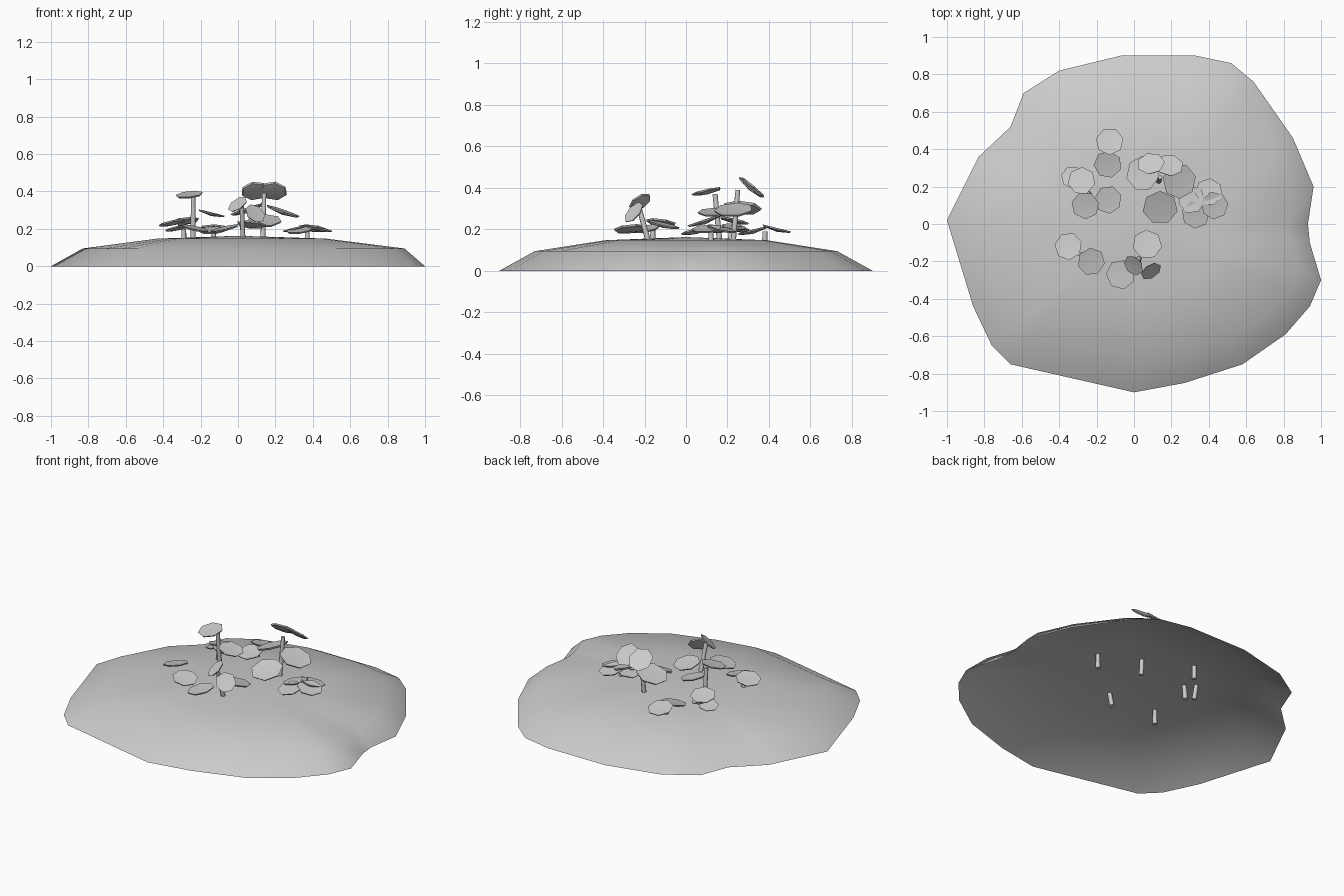
import bpy, bmesh, math
from mathutils import Vector

cube = bpy.data.objects.get("Cube")
if cube:
    bpy.data.objects.remove(cube)

grey = bpy.data.materials.new("plain_grey")
grey.use_nodes = True
grey.diffuse_color = (0.6, 0.6, 0.6, 1)
grey.node_tree.nodes["Principled BSDF"].inputs["Base Color"].default_value = grey.diffuse_color

BURIED = 0.06  # height at which the stems start, inside the hollow mound


def finish(bm, name, smooth_angle):
    bmesh.ops.recalc_face_normals(bm, faces=bm.faces)
    mesh = bpy.data.meshes.new(name)
    bm.to_mesh(mesh)
    bm.free()
    mesh.materials.append(grey)
    obj = bpy.data.objects.new(name, mesh)
    bpy.context.collection.objects.link(obj)
    bpy.ops.object.select_all(action='DESELECT')
    obj.select_set(True)
    bpy.context.view_layer.objects.active = obj
    bpy.ops.object.shade_smooth_by_angle(angle=math.radians(smooth_angle))
    return obj


def ground_mound(rim, levels, crown_height):
    """Open shell lofted from an irregular rim up to a low crown."""
    bm = bmesh.new()
    rings = [[bm.verts.new((x * scale_x + shift, y * scale_y, z)) for x, y in rim]
             for scale_x, scale_y, shift, z in levels]
    crown = bm.verts.new((0, 0, crown_height))
    for i in range(len(rim)):
        for low, high in zip(rings, rings[1:]):
            bm.faces.new((low[i - 1], low[i], high[i], high[i - 1]))
        bm.faces.new((rings[-1][i - 1], rings[-1][i], crown))
    finish(bm, "ground_mound", 60)


def stem(name, base, tip):
    """Thin tapered stalk between two points."""
    axis = tip - base
    bm = bmesh.new()
    bmesh.ops.create_cone(bm, cap_ends=True, segments=8, radius1=.014,
                          radius2=.012, depth=axis.length)
    obj = finish(bm, name, 50)
    obj.location = (base + tip) / 2
    obj.rotation_mode = 'QUATERNION'
    obj.rotation_quaternion = axis.to_track_quat('Z', 'Y')


def leaf(name, centre, outward, up, radius):
    """Seven-sided blade, narrow towards the stem and thickened underneath."""
    out = (outward - up * outward.dot(up)).normalized()
    side = up.cross(out)
    bm = bmesh.new()

    def ring(scale, height):
        verts = []
        for k in range(7):
            angle = math.pi + math.tau * k / 7
            u, v = math.cos(angle) * scale, math.sin(angle) * scale
            verts.append(bm.verts.new(centre + (out * u + side * v + up * height) * radius))
        return verts

    top, low = ring(1, .08), ring(.93, -.03)
    dip = bm.verts.new(centre + up * radius * .02)
    keel = bm.verts.new(centre - up * radius * .16)
    for i in range(7):
        bm.faces.new((top[i - 1], top[i], dip))
        bm.faces.new((low[i], low[i - 1], keel))
        bm.faces.new((low[i - 1], low[i], top[i], top[i - 1]))
    finish(bm, name, 25)


def leaves(name, hub, spots, radius, droop, lean=0):
    """Blades fan out from the hub; droop tips them outwards, lean tips them to the back."""
    for k, spot in enumerate(spots):
        centre = Vector(spot)
        outward = Vector((centre.x - hub[0], centre.y - hub[1], 0)).normalized()
        up = (outward * droop + Vector((0, lean, 1))).normalized()
        leaf(f"{name}_leaf_{k + 1}", centre, outward, up, radius)


def plant(name, foot, tip, spots, radius=.075, droop=.25):
    stem(name + "_stem", Vector((*foot, BURIED)), Vector(tip))
    leaves(name, tip, spots, radius, droop)


# Mound
ground_mound(
    rim=[(-1, .02), (-.83, .36), (-.66, .52), (-.59, .7), (-.4, .82), (-.07, .9),
         (.33, .9), (.52, .86), (.64, .76), (.85, .46), (.96, .2), (.93, 0),
         (.94, -.1), (1, -.3), (.94, -.44), (.81, -.59), (.58, -.75), (.27, -.85),
         (0, -.9), (-.66, -.75), (-.76, -.65), (-.86, -.44)],
    levels=[(1, 1, 0, 0), (.86, .81, .03, .095), (.45, .43, .02, .148)],
    crown_height=.163)

# Low plants with short stalks
plant("left_low", (-.28, .2), (-.29, .22, .2), [(-.27, .23, .21), (-.33, .25, .2)], .06)
plant("back_low", (-.13, .38), (-.13, .38, .19), [(-.14, .32, .19), (-.13, .44, .2)])
plant("right_low", (.37, .12), (.37, .12, .19),
      [(.4, .17, .2), (.43, .1, .2), (.33, .05, .19), (.31, .13, .2)])
plant("front_low", (-.29, -.16), (-.29, -.16, .2), [(-.35, -.12, .23), (-.23, -.2, .2)])

# Tall plants with leaves in tiers
plant("left_tall", (-.24, .17), (-.24, .14, .37),
      [(-.26, .1, .38), (-.14, .13, .28), (-.28, .23, .24)])
plant("middle_tall", (.13, .22), (.14, .25, .39),
      [(.05, .27, .3), (.24, .23, .29), (.14, .09, .24)], radius=.095, droop=.35)
leaves("middle_crown", (.14, .25), [(.09, .32, .4), (.19, .31, .4)], .075, .2, lean=.7)
plant("front_tall", (.03, -.16), (.02, -.23, .32), [(.07, -.11, .22), (-.07, -.27, .2)], .08)
leaves("front_crown", (.04, -.24), [(0, -.22, .33), (.09, -.25, .28)], .06, .8, lean=-1)
